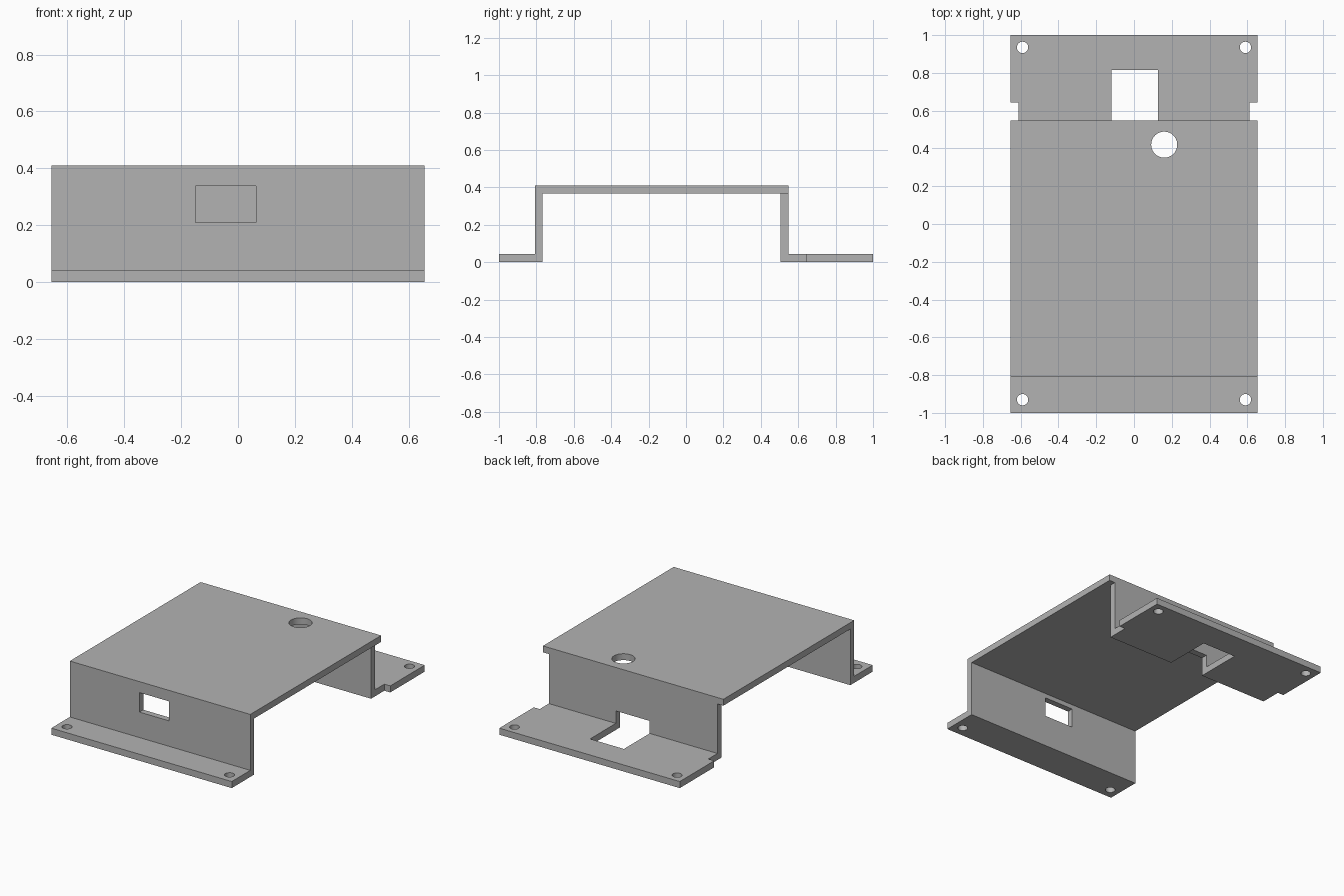
import bpy
import bmesh
from mathutils import Matrix, Vector

cube = bpy.data.objects.get("Cube")
if cube:
    bpy.data.objects.remove(cube, do_unlink=True)

HALF_W = 0.655

grey = bpy.data.materials.new("plain_grey")
grey.use_nodes = True
colour = (0.45, 0.45, 0.45, 1)
grey.diffuse_color = colour
grey.node_tree.nodes["Principled BSDF"].inputs["Base Color"].default_value = colour


def add_object(name, bm):
    bmesh.ops.recalc_face_normals(bm, faces=bm.faces)
    mesh = bpy.data.meshes.new(name)
    bm.to_mesh(mesh)
    bm.free()
    mesh.materials.append(grey)
    ob = bpy.data.objects.new(name, mesh)
    bpy.context.collection.objects.link(ob)
    return ob


def box(name, low, high):
    low, high = Vector(low), Vector(high)
    bm = bmesh.new()
    place = Matrix.Translation((low + high) / 2) @ Matrix.Diagonal((*(high - low), 1))
    bmesh.ops.create_cube(bm, size=1, matrix=place)
    return add_object(name, bm)


def drill(name, x, y, z, radius):
    bm = bmesh.new()
    bmesh.ops.create_cone(bm, cap_ends=True, segments=40, radius1=radius,
                          radius2=radius, depth=0.2,
                          matrix=Matrix.Translation((x, y, z)))
    return add_object(name, bm)


# Bent sheet: side profile extruded across the width
profile = [(-1, 0), (-0.768, 0), (-0.768, 0.368), (0.505, 0.368), (0.505, 0), (1, 0),
           (1, 0.043), (0.548, 0.043), (0.548, 0.41), (-0.808, 0.41),
           (-0.808, 0.043), (-1, 0.043)]
bm = bmesh.new()
face = bm.faces.new([bm.verts.new((-HALF_W, y, z)) for y, z in profile])
ext = bmesh.ops.extrude_face_region(bm, geom=[face])
bmesh.ops.translate(bm, vec=(2 * HALF_W, 0, 0),
                    verts=[v for v in ext["geom"] if isinstance(v, bmesh.types.BMVert)])
bracket = add_object("bracket", bm)

# Front window, rear cable opening and the round hole in the top
cutters = [
    box("front_window_cutter", (-0.15, -0.9, 0.21), (0.064, -0.7, 0.338)),
    box("rear_opening_cutter", (-0.12, 0.45, -0.1), (0.126, 0.815, 0.125)),
    drill("top_hole_cutter", 0.16, 0.42, 0.4, 0.069),
]

# Screw holes in the flanges and side notches around the rear wall
for side, label in ((1, "left"), (-1, "right")):
    for y, end in ((-0.93, "front"), (0.935, "rear")):
        cutters.append(drill(f"{end}_{label}_screw_cutter", side * 0.59, y, 0, 0.03))
    xs = sorted((side * 0.612, side * 0.8))
    cutters.append(box(f"{label}_notch_cutter", (xs[0], 0.45, -0.1), (xs[1], 0.643, 0.368)))

for cutter in cutters:
    mod = bracket.modifiers.new(cutter.name, "BOOLEAN")
    mod.operation = "DIFFERENCE"
    mod.solver = "EXACT"
    mod.object = cutter

# Bake the cuts, then drop the cutters
bpy.context.view_layer.update()
evaluated = bracket.evaluated_get(bpy.context.evaluated_depsgraph_get())
bracket_mesh = bpy.data.meshes.new_from_object(evaluated)
bracket.modifiers.clear()
bracket.data = bracket_mesh
for cutter in cutters:
    bpy.data.objects.remove(cutter, do_unlink=True)

# Smooth hole walls, crisp bends
bpy.context.view_layer.objects.active = bracket
bracket.select_set(True)
bpy.ops.object.shade_smooth_by_angle()
